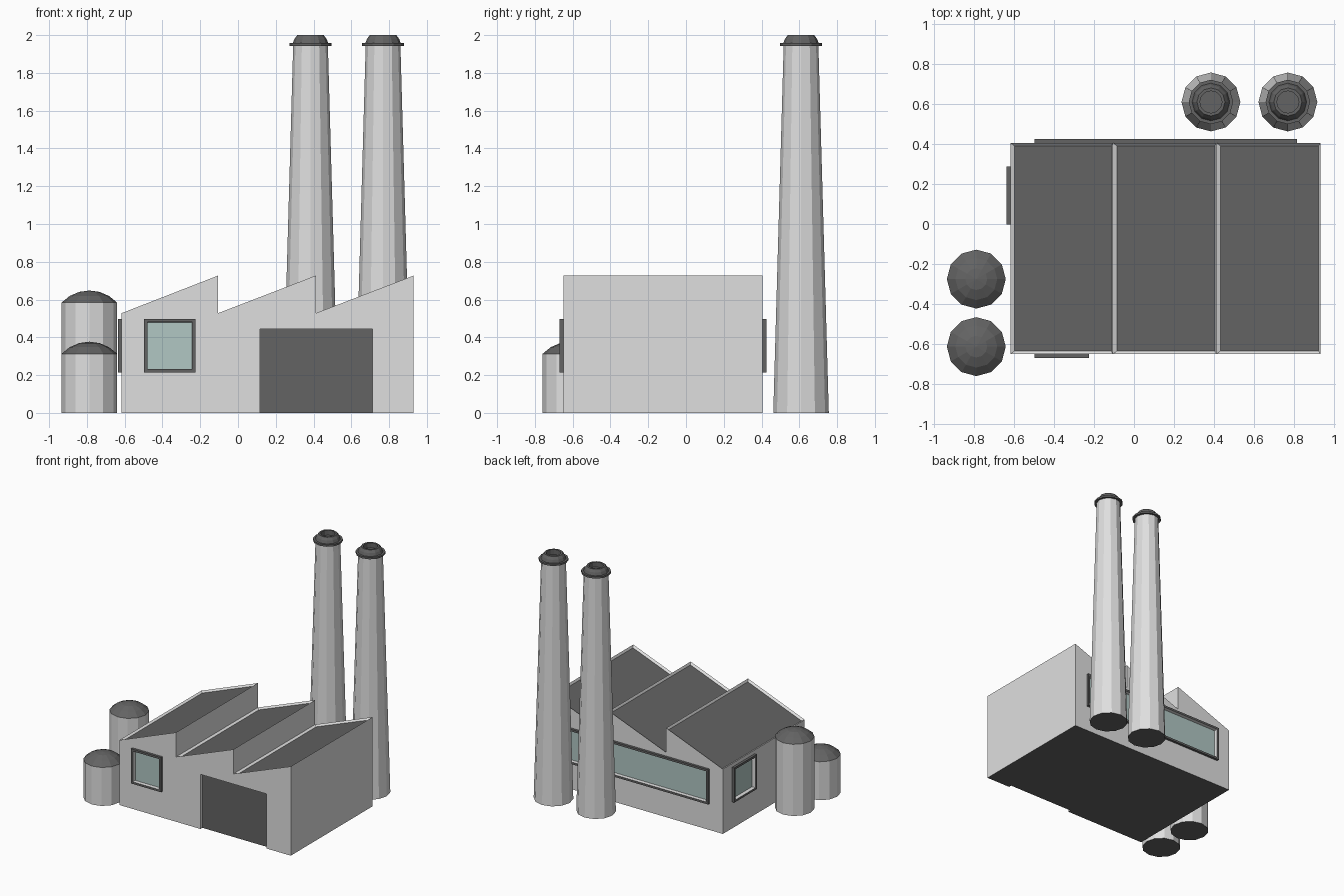
import bpy, bmesh, math
from mathutils import Matrix, Vector

if "Cube" in bpy.data.objects:
    bpy.data.objects.remove(bpy.data.objects["Cube"])


def material(name, rgb):
    m = bpy.data.materials.new(name)
    m.diffuse_color = (*rgb, 1)
    m.use_nodes = True
    m.node_tree.nodes["Principled BSDF"].inputs["Base Color"].default_value = m.diffuse_color
    return m


WALL = material("light_grey", (0.74, 0.74, 0.74))
DARK = material("dark_grey", (0.125, 0.125, 0.125))
GLASS = material("pale_teal_glass", (0.44, 0.57, 0.55))


def add(name, bm, mats=(WALL, DARK, GLASS)):
    me = bpy.data.meshes.new(name)
    bm.to_mesh(me)
    bm.free()
    for m in mats:
        me.materials.append(m)
    ob = bpy.data.objects.new(name, me)
    bpy.context.collection.objects.link(ob)
    return ob


def box(lo, hi):
    bm = bmesh.new()
    lo, hi = Vector(lo), Vector(hi)
    size = hi - lo
    bmesh.ops.create_cube(bm, size=1, matrix=Matrix.Translation((lo + hi) / 2)
                          @ Matrix.Diagonal((*size, 1)))
    return bm


def lathe(name, x, y, profile, mats, sides=12):
    """Spin (radius, z) points; mats gives the colour index of each band."""
    bm = bmesh.new()
    rings = []
    for r, z in profile:
        if r == 0:
            rings.append([bm.verts.new((x, y, z))] * sides)
        else:
            rings.append([bm.verts.new((x + r * math.cos(a), y + r * math.sin(a), z))
                          for a in (math.tau * i / sides for i in range(sides))])
    for a, b, m in zip(rings, rings[1:], mats):
        for i in range(sides):
            j = (i + 1) % sides
            vs = list(dict.fromkeys((a[i], a[j], b[j], b[i])))
            bm.faces.new(vs).material_index = m
    bmesh.ops.recalc_face_normals(bm, faces=bm.faces)
    return add(name, bm)


# Hall: saw-tooth profile pulled along y
Y0, Y1 = -0.649, 0.405
X = (-0.616, -0.105, 0.412, 0.93)
LOW, HIGH = 0.528, 0.727
outline = [(X[0], 0), (X[3], 0)]
for i in (2, 1, 0):
    outline += [(X[i + 1], HIGH), (X[i], LOW)]
bm = bmesh.new()
face = bm.faces.new([bm.verts.new((x, Y0, z)) for x, z in outline])
ext = bmesh.ops.extrude_face_region(bm, geom=[face])
bmesh.ops.translate(bm, vec=(0, Y1 - Y0, 0),
                    verts=[v for v in ext["geom"] if isinstance(v, bmesh.types.BMVert)])
bmesh.ops.recalc_face_normals(bm, faces=bm.faces)
bm.normal_update()
# Sunken dark roof panels on the three slopes
slopes = [f for f in bm.faces if f.normal.z > 0.5]
bmesh.ops.inset_individual(bm, faces=slopes, thickness=0.021, depth=-0.015)
for f in slopes:
    f.material_index = 1
hall = add("factory_hall", bm)


def cut(lo, hi):
    cutter = add("cutter", box(lo, hi), (WALL,))
    cutter.hide_render = True
    mod = hall.modifiers.new("cut", "BOOLEAN")
    mod.operation = "DIFFERENCE"
    mod.solver = "EXACT"
    mod.object = cutter
    bpy.context.view_layer.objects.active = hall
    bpy.ops.object.modifier_apply(modifier=mod.name)
    bpy.data.objects.remove(cutter)


# Door recess and shallow pockets behind the windows
WZ0, WZ1 = 0.215, 0.498
P = 0.012
cut((0.116, Y0 - 0.1, -0.1), (0.712, Y0 + 0.025, 0.445))
cut((-0.497 + P, Y0 - 0.1, WZ0 + P), (-0.225 - P, Y0 + 0.02, WZ1 - P))
cut((-0.497 + P, Y1 - 0.02, WZ0 + P), (0.814 - P, Y1 + 0.1, WZ1 - P))
cut((X[0] - 0.1, -0.003 + P, WZ0 + P), (X[0] + 0.02, 0.287 - P, WZ1 - P))

# Dark door leaf and dark underside
for f in hall.data.polygons:
    if f.normal.y < -0.9 and Y0 + 0.01 < f.center.y < Y0 + 0.04 and f.center.x > 0:
        f.material_index = 1
    if f.normal.z < -0.9 and f.center.z < 0.01:
        f.material_index = 1


def window(name, pos, width, angle):
    """Raised dark frame with sunken glass, facing -y before turning."""
    h = (WZ1 - WZ0) / 2
    bm = box((-width / 2, -0.02, -h), (width / 2, 0.018, h))
    bm.normal_update()
    for f in bm.faces:
        f.material_index = 1
    front = [f for f in bm.faces if f.normal.y < -0.9]
    bmesh.ops.inset_individual(bm, faces=front, thickness=0.024)
    reveal = bmesh.ops.inset_individual(bm, faces=front, thickness=0.002, depth=-0.03)
    for f in reveal["faces"]:
        f.material_index = 0
    for f in front:
        f.material_index = 2
    bm.transform(Matrix.Translation((*pos, (WZ0 + WZ1) / 2)) @ Matrix.Rotation(angle, 4, "Z"))
    add(name, bm)


window("front_window", (-0.361, Y0), 0.272, 0)
window("back_window", (0.1585, Y1), 1.311, math.pi)
window("left_window", (X[0], 0.142), 0.29, -math.pi / 2)

# Chimneys: tapered shaft, flange and hollow cap
for name, x in (("left_chimney", 0.384), ("right_chimney", 0.768)):
    lathe(name, x, 0.609,
          [(0, 0), (0.147, 0), (0.092, 1.942), (0.111, 1.942), (0.111, 1.957),
           (0.094, 1.957), (0.085, 1.98), (0.07, 2.0), (0.055, 2.0), (0.055, 1.96), (0, 1.96)],
          [1, 0] + [1] * 8)

# Storage tanks with low domed lids
for name, y, top in (("front_tank", -0.612, 0.313), ("back_tank", -0.275, 0.584)):
    R, H = 0.147, 0.064
    ball = (R * R + H * H) / (2 * H)
    half = math.asin(R / ball)
    dome = [(ball * math.sin(half * k / 3), top + H - ball + ball * math.cos(half * k / 3))
            for k in (2, 1)]
    lathe(name, -0.787, y, [(0, 0), (R, 0), (R, top)] + dome + [(0, top + H)], [1, 0, 1, 1, 1])
